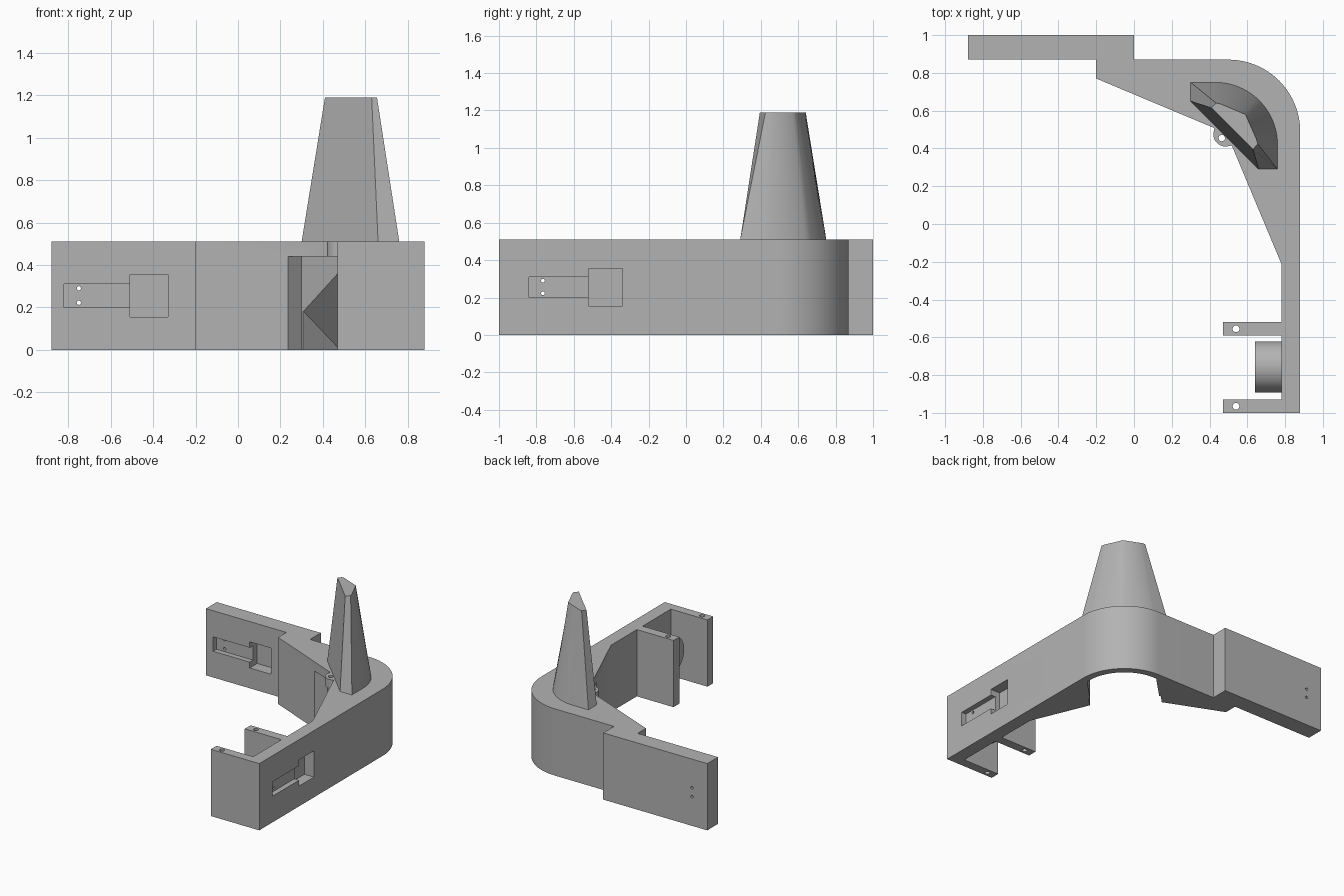
import bpy, bmesh
from math import cos, sin, pi
from mathutils import Matrix, Vector

cube = bpy.data.objects.get("Cube")
if cube:
    bpy.data.objects.remove(cube, do_unlink=True)

grey = bpy.data.materials.new("plain grey")
grey.use_nodes = True
COLOUR = (0.45, 0.45, 0.45, 1)
grey.diffuse_color = COLOUR
grey.node_tree.nodes["Principled BSDF"].inputs["Base Color"].default_value = COLOUR


def finish(name, bm):
    bmesh.ops.recalc_face_normals(bm, faces=bm.faces)
    mesh = bpy.data.meshes.new(name)
    bm.to_mesh(mesh)
    bm.free()
    mesh.materials.append(grey)
    obj = bpy.data.objects.new(name, mesh)
    bpy.context.collection.objects.link(obj)
    return obj


def loft(name, low, high, z0, z1):
    """Solid between two outlines with equal point counts."""
    bm = bmesh.new()
    a = [bm.verts.new((x, y, z0)) for x, y in low]
    b = [bm.verts.new((x, y, z1)) for x, y in high]
    bm.faces.new(a)
    bm.faces.new(b)
    for i in range(len(a)):
        j = (i + 1) % len(a)
        bm.faces.new((a[i], a[j], b[j], b[i]))
    return finish(name, bm)


def prism(name, outline, z0, z1):
    return loft(name, outline, outline, z0, z1)


def box(name, x0, x1, y0, y1, z0, z1):
    return prism(name, [(x0, y0), (x1, y0), (x1, y1), (x0, y1)], z0, z1)


def rod(name, centre, radius, length, axis="Z", sides=24):
    turn = {"X": Matrix.Rotation(pi / 2, 4, "Y"),
            "Y": Matrix.Rotation(pi / 2, 4, "X"), "Z": Matrix()}[axis]
    bm = bmesh.new()
    bmesh.ops.create_cone(bm, cap_ends=True, segments=sides, radius1=radius,
                          radius2=radius, depth=length,
                          matrix=Matrix.Translation(centre) @ turn)
    return finish(name, bm)


def cut(target, cutter, remove=True):
    mod = target.modifiers.new("cut", "BOOLEAN")
    mod.operation = "DIFFERENCE"
    mod.solver = "EXACT"
    mod.object = cutter
    cutter.hide_render = True
    bpy.context.view_layer.update()
    graph = bpy.context.evaluated_depsgraph_get()
    mesh = bpy.data.meshes.new_from_object(target.evaluated_get(graph))
    target.modifiers.clear()
    target.data = mesh
    if remove:
        bpy.data.objects.remove(cutter, do_unlink=True)


def arc(cx, cy, r, steps=24):
    """Quarter circle from +y round to +x."""
    return [(cx + r * sin(pi / 2 * i / steps), cy + r * cos(pi / 2 * i / steps))
            for i in range(steps + 1)]


H = 0.51

# L-shaped body with offset arm, rounded corner, gussets and two prongs
outline = [(-0.88, 1), (0, 1), (0, 0.87)] + arc(0.5, 0.49, 0.38) + [
    (0.88, -1), (0.47, -1), (0.47, -0.93), (0.78, -0.93), (0.78, -0.59),
    (0.47, -0.59), (0.47, -0.52), (0.78, -0.52), (0.78, -0.21), (0.52, 0.41),
    (0.42, 0.51), (-0.2, 0.77), (-0.2, 0.87), (-0.88, 0.87)]
body = prism("corner_body", outline, 0, H)

# Recess between the gussets, below the top skin
cut(body, prism("recess_cutter", [(0.30, 0.65), (0.66, 0.29), (0.46, 0.09), (0.10, 0.45)],
                -0.05, 0.44))

# Tapered cavity rising from the base behind the recess
bm = bmesh.new()
points = [Vector((x, y, -0.02)) for x, y in arc(0.5, 0.49, 0.345, 16)]
for x, y, z in [(0.31, 0.645, -0.02), (0.655, 0.30, -0.02), (0.31, 0.645, 0.18),
                (0.655, 0.30, 0.18), (0.48, 0.47, 0.37)]:
    points += [Vector((x, y, z)), Vector((x - 0.05, y - 0.05, z))]
for p in points:
    bm.verts.new(p)
hull = bmesh.ops.convex_hull(bm, input=bm.verts)
loose = [v for v in bm.verts if not v.link_faces]
bmesh.ops.delete(bm, geom=loose, context="VERTS")
cut(body, finish("cavity_cutter", bm))

# Stepped pockets: shallow narrow part and deep wide part, on both arms
cut(body, box("pocket", -0.82, -0.50, 0.80, 0.91, 0.20, 0.31))
cut(body, box("pocket", -0.51, -0.33, 0.80, 0.96, 0.155, 0.355))
cut(body, box("pocket", 0.84, 0.95, -0.84, -0.51, 0.20, 0.31))
cut(body, box("pocket", 0.80, 0.95, -0.52, -0.34, 0.155, 0.355))

# Round drum between the prongs
drum = rod("drum", (0.715, -0.757, 0.255), 0.135, 0.15, "X", 64)

# Pin holes through arms and drum, screw holes through the prongs
for z in (0.222, 0.29):
    cut(body, rod("pin", (-0.75, 0.95, z), 0.01, 0.3, "Y", 16))
    pin = rod("pin", (0.75, -0.765, z), 0.01, 0.4, "X", 16)
    cut(body, pin, remove=False)
    cut(drum, pin)
for y in (-0.555, -0.965):
    cut(body, rod("screw", (0.54, y, H / 2), 0.018, 0.7))

# Screw tab at the inner corner
tab = rod("screw_tab", (0.485, 0.475, 0.475), 0.065, 0.0698, sides=32)
hole = rod("screw", (0.465, 0.455, 0.475), 0.017, 0.12)
cut(tab, hole, remove=False)
cut(body, hole)

# Tapered spire: curved back at the base blending to two flats at the top
STEPS = 24
base = [(0.30, 0.65), (0.30, 0.75)] + arc(0.43, 0.42, 0.33, STEPS) + [(0.76, 0.29), (0.66, 0.29)]
left, ridge, right = Vector((0.46, 0.635)), Vector((0.59, 0.58)), Vector((0.648, 0.45))
blend = []
for i in range(STEPS + 1):
    t = 2 * i / STEPS
    blend.append(tuple(left.lerp(ridge, t) if t <= 1 else ridge.lerp(right, t - 1)))
crown = [(0.41, 0.615), (0.435, 0.64)] + blend + [(0.655, 0.425), (0.63, 0.395)]
spire = loft("spire", base, crown, H, 1.19)

# Smooth curved faces, keep edges crisp
for obj in (body, drum, tab, spire):
    bpy.ops.object.select_all(action="DESELECT")
    obj.select_set(True)
    bpy.context.view_layer.objects.active = obj
    bpy.ops.object.shade_smooth_by_angle(angle=0.4)
